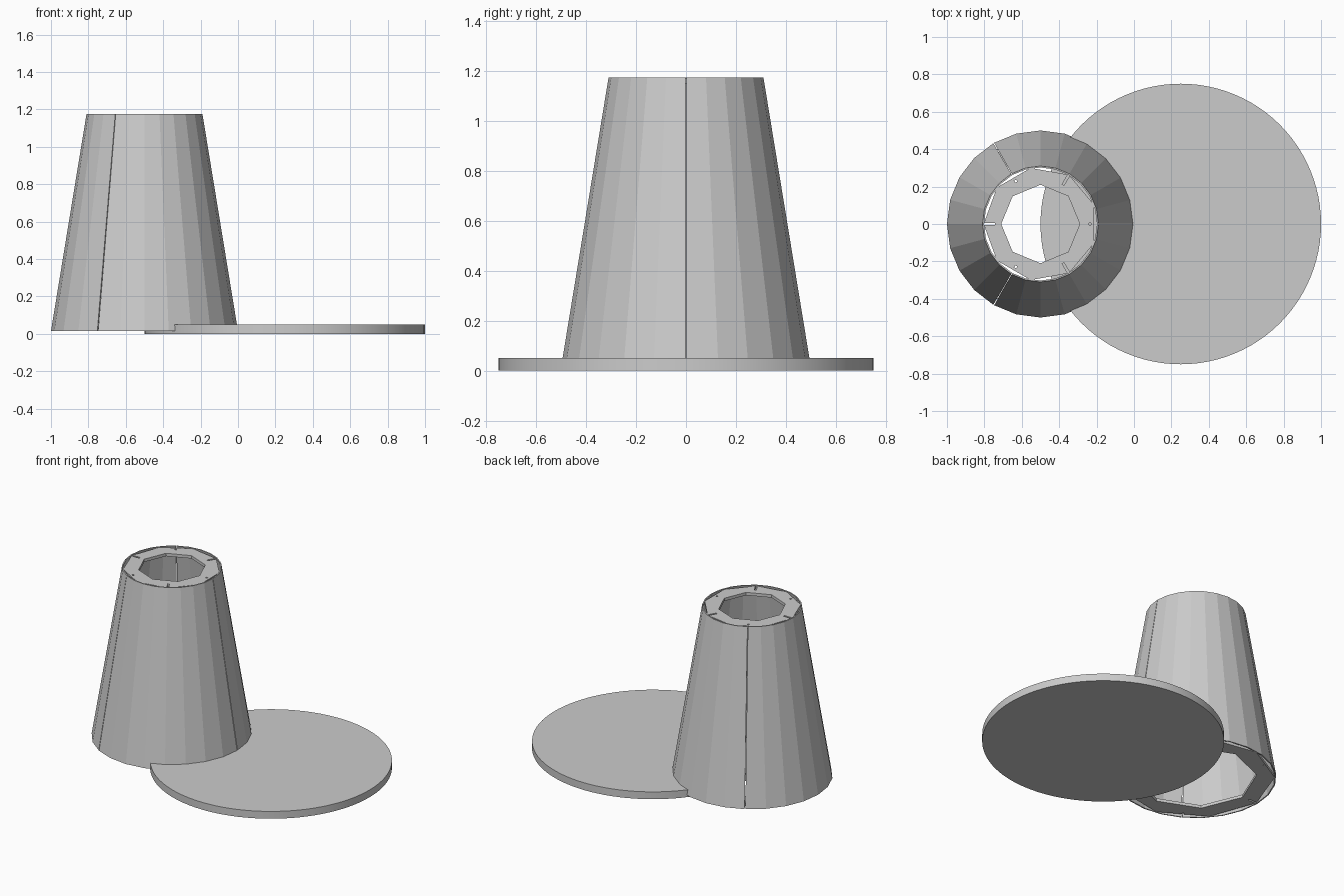
import bpy, bmesh, math
from mathutils import Matrix, Vector

if "Cube" in bpy.data.objects:
    bpy.data.objects.remove(bpy.data.objects["Cube"])

CX = -0.5            # axis of the tapered tower
Z0, Z1 = 0.015, 1.175
R0, R1 = 0.5, 0.31


def make_object(name, bm):
    bmesh.ops.recalc_face_normals(bm, faces=bm.faces)
    me = bpy.data.meshes.new(name)
    bm.to_mesh(me)
    bm.free()
    ob = bpy.data.objects.new(name, me)
    bpy.context.collection.objects.link(ob)
    return ob


def prism(bm, sides, r, z0, z1, x=0.0, start=0.0):
    """Upright regular prism."""
    ang = [start + 2 * math.pi * i / sides for i in range(sides)]
    lo, hi = [[bm.verts.new((x + r * math.cos(a), r * math.sin(a), z)) for a in ang]
              for z in (z0, z1)]
    bm.faces.new(lo[::-1])
    bm.faces.new(hi)
    for i in range(sides):
        j = (i + 1) % sides
        bm.faces.new((lo[i], lo[j], hi[j], hi[i]))


def radial_box(bm, angle, r0, r1, width, z0, z1):
    """Box lying along a radius of the tower."""
    m = (Matrix.Translation((CX, 0, 0)) @ Matrix.Rotation(angle, 4, 'Z')
         @ Matrix.Translation(((r0 + r1) / 2, 0, (z0 + z1) / 2))
         @ Matrix.Diagonal((r1 - r0, width, z1 - z0, 1)))
    bmesh.ops.create_cube(bm, size=1, matrix=m)


# Three curved wall panels, eight flat facets each, with thin seams between
def wall_panel(name, start, facets=8, wall=0.008, gap=0.005):
    bm = bmesh.new()
    rows = []
    for i in range(facets + 1):
        a = start + math.radians(120) * i / facets
        shift = gap if i == 0 else -gap if i == facets else 0
        a += shift
        rows.append([bm.verts.new((CX + r * math.cos(a), r * math.sin(a), z))
                     for r, z in ((R0, Z0), (R1, Z1), (R1 - wall, Z1), (R0 - wall, Z0))])
    for p, q in zip(rows, rows[1:]):
        for k in range(4):
            n = (k + 1) % 4
            bm.faces.new((p[k], q[k], q[n], p[n]))
    bm.faces.new(rows[0])
    bm.faces.new(rows[-1][::-1])
    return make_object(name, bm)


for k in range(3):
    wall_panel(f"wall_panel_{k + 1}", math.radians(120 * k))


# Nine-sided rim plates with an eight-sided hole and six small slots
def rim_plate(name, r_out, r_hole, z0, z1):
    bm = bmesh.new()
    prism(bm, 9, r_out, z0, z1, CX, math.pi)
    plate = make_object(name, bm)
    bm = bmesh.new()
    prism(bm, 8, r_hole, z0 - 0.05, z1 + 0.05, CX)
    for k in range(3):
        seam = math.radians(120 * k)
        radial_box(bm, seam, r_out - 0.045, r_out - 0.033, 0.012, z0 - 0.05, z1 + 0.05)
        radial_box(bm, seam + math.radians(60), r_out - 0.062, r_out + 0.05, 0.012,
                   z0 - 0.05, z1 + 0.05)
    cutter = make_object(name + "_cutter", bm)
    cutter.hide_render = True
    cutter.hide_set(True)
    mod = plate.modifiers.new("openings", 'BOOLEAN')
    mod.operation = 'DIFFERENCE'
    mod.solver = 'EXACT'
    mod.object = cutter


rim_plate("top_rim_plate", R1 - 0.006, 0.21, Z1 - 0.025, Z1 - 0.005)
rim_plate("bottom_rim_plate", R0 - 0.01, 0.38, Z0 + 0.002, Z0 + 0.022)

# Round flat disc
bpy.ops.mesh.primitive_cylinder_add(vertices=96, radius=0.75, depth=0.05,
                                    location=(0.25, 0, 0.025))
disc = bpy.context.object
disc.name = "base_disc"
bpy.ops.object.shade_smooth_by_angle()
